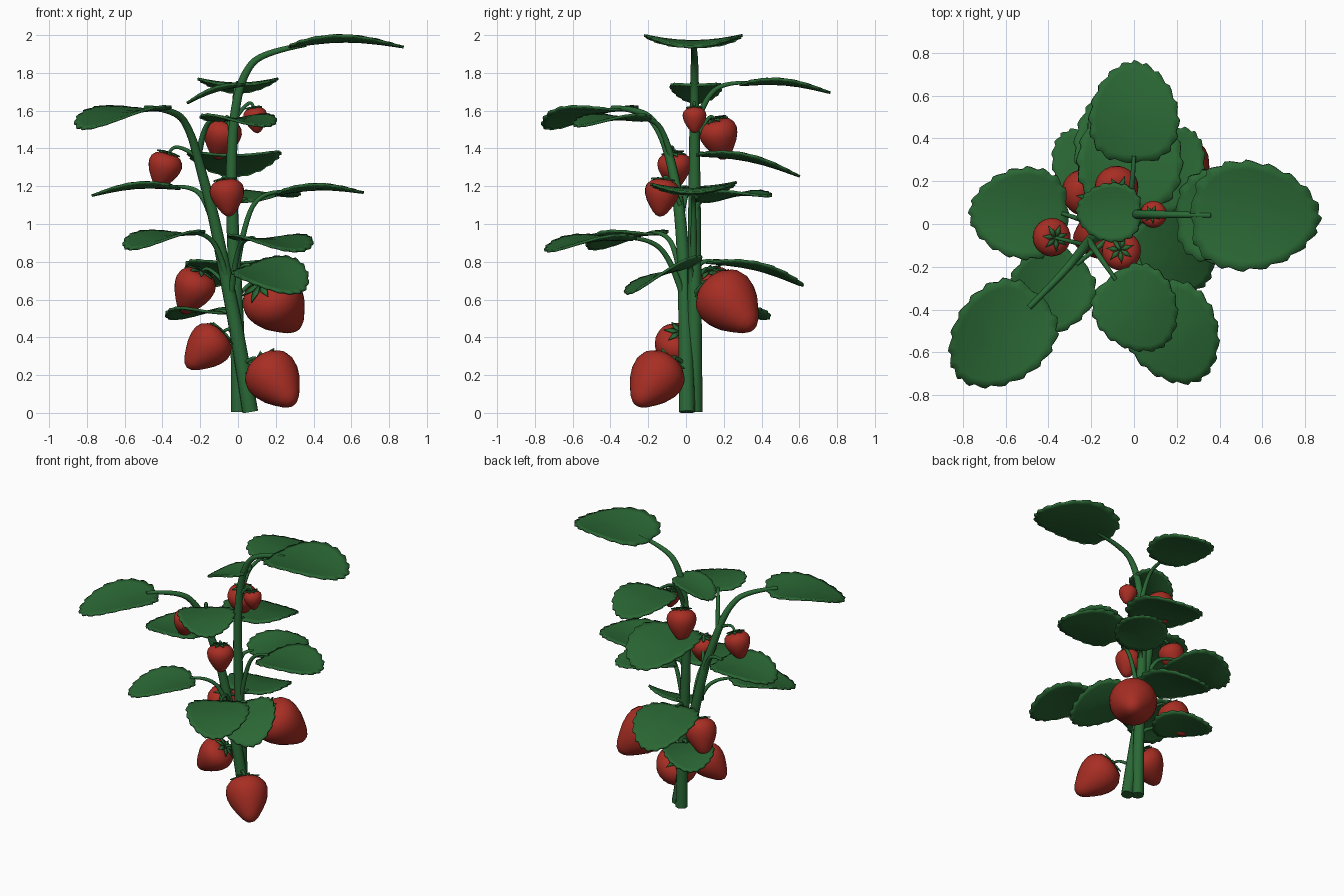
import bpy, bmesh, math
from mathutils import Vector as V

if "Cube" in bpy.data.objects:
    bpy.data.objects.remove(bpy.data.objects["Cube"])


def material(name, rgb):
    m = bpy.data.materials.new(name)
    m.diffuse_color = (*rgb, 1)
    m.use_nodes = True
    m.node_tree.nodes["Principled BSDF"].inputs["Base Color"].default_value = m.diffuse_color
    return m


LEAF = material("leaf green", (0.023, 0.135, 0.034))
STEM = material("stem green", (0.023, 0.140, 0.036))
RED = material("berry red", (0.390, 0.027, 0.017))


def finish(bm, name, mat):
    bmesh.ops.recalc_face_normals(bm, faces=bm.faces)
    for f in bm.faces:
        f.smooth = True
    me = bpy.data.meshes.new(name)
    bm.to_mesh(me)
    bm.free()
    ob = bpy.data.objects.new(name, me)
    bpy.context.collection.objects.link(ob)
    me.materials.append(mat)
    return ob


def stalk(name, pts, r0, r1):
    """Tapered round tube along a smooth path."""
    cu = bpy.data.curves.new(name, 'CURVE')
    cu.dimensions = '3D'
    cu.bevel_depth = 1
    cu.bevel_resolution = 3
    cu.use_fill_caps = True
    cu.resolution_u = 8
    s = cu.splines.new('NURBS')
    s.points.add(len(pts) - 1)
    for i, p in enumerate(pts):
        s.points[i].co = (*p, 1)
        s.points[i].radius = r0 + (r1 - r0) * i / (len(pts) - 1)
    s.order_u = 3
    s.use_endpoint_u = True
    cu.materials.append(STEM)
    ob = bpy.data.objects.new(name, cu)
    bpy.context.collection.objects.link(ob)
    bpy.ops.object.select_all(action='DESELECT')
    ob.select_set(True)
    bpy.context.view_layer.objects.active = ob
    bpy.ops.object.convert(target='MESH')


def leaf(name, base, tip, width, roll=0):
    """Egg-shaped toothed blade, slightly troughed across and arched along its length."""
    base, tip = V(base), V(tip)
    d = tip - base
    length = d.length
    d.normalize()
    side = V((0, 0, 1)).cross(d).normalized()
    side = (side + V((0, 0, roll))).normalized()
    up = d.cross(side).normalized()
    bm = bmesh.new()
    n, rings = 72, (0.3, 0.6, 0.85, 1.0)

    def point(a, k):
        c, s = math.cos(a), math.sin(a)
        x = 0.5 - 0.5 * k * c
        y = 0.5 * k * math.copysign(abs(s) ** (0.87 - 0.17 * c), s) * (1 + 0.18 * c)
        z = 0.06 * width * (2 * y) ** 2 + 0.05 * length * math.sin(math.pi * max(0, min(1, x))) - 0.03 * length
        return base + d * (x * length) + side * (y * width) + up * z

    centre = bm.verts.new(point(0, 0))
    prev = None
    for k in rings:
        row = []
        for i in range(n):
            tooth = (1.025, 1.01, 0.985, 0.965)[i % 4] if k == 1 else 1
            row.append(bm.verts.new(point(2 * math.pi * i / n, k * tooth)))
        for i in range(n):
            j = (i + 1) % n
            if prev:
                bm.faces.new((prev[i], row[i], row[j], prev[j]))
            else:
                bm.faces.new((centre, row[i], row[j]))
        prev = row
    ob = finish(bm, name, LEAF)
    mod = ob.modifiers.new("thickness", 'SOLIDIFY')
    mod.thickness = 0.014
    mod.offset = 0


def berry(name, centre, direction, length, radius):
    """Revolved heart-shaped fruit with a star of sepals; returns its top."""
    d = V(direction).normalized()
    top = V(centre) - d * length / 2
    u = d.orthogonal().normalized()
    w = d.cross(u)
    profile = [(.01, .25), (0, .5), (.05, .74), (.15, .93), (.28, 1), (.42, .96), (.58, .83),
               (.74, .62), (.88, .41), (.96, .23)]
    n = 24
    bm = bmesh.new()
    rows = [[bm.verts.new(top + d * t * length + radius * r *
                          (u * math.cos(2 * math.pi * i / n) + w * math.sin(2 * math.pi * i / n)))
             for i in range(n)] for t, r in profile]
    for a, b in zip(rows, rows[1:]):
        for i in range(n):
            j = (i + 1) % n
            bm.faces.new((a[i], a[j], b[j], b[i]))
    for row, t in ((rows[0], .02), (rows[-1], 1)):
        pole = bm.verts.new(top + d * t * length)
        for i in range(n):
            bm.faces.new((pole, row[i], row[(i + 1) % n]))
    finish(bm, name, RED)

    # sepals: narrow pointed blades lying over the shoulder
    bm = bmesh.new()
    count = 7
    for i in range(count):
        a = 2 * math.pi * i / count
        out = u * math.cos(a) + w * math.sin(a)
        across = d.cross(out)
        o = top - d * 0.04 * length
        p = [o, o + radius * (out * .35 + across * .13), o + radius * (out * .72) + d * .03 * length,
             o + radius * (out * .35 - across * .13)]
        bm.faces.new([bm.verts.new(q) for q in p])
    ob = finish(bm, name + "_sepals", LEAF)
    mod = ob.modifiers.new("thickness", 'SOLIDIFY')
    mod.thickness = 0.008
    mod.offset = 0
    return top


# two main stems
stalk("main_stem", [(.005, .045, .005), (.0, .045, .4), (-.03, .045, 1), (-.037, .045, 1.3), (-.02, .045, 1.6),
                    (.03, .045, 1.8), (.13, .045, 1.91), (.36, .04, 1.95)], .043, .013)
stalk("leaning_stem", [(.065, .005, .005), (.0, 0, .4), (-.07, -.01, .75), (-.13, -.03, 1.05), (-.2, -.07, 1.3),
                       (-.25, -.13, 1.49), (-.33, -.23, 1.61), (-.49, -.39, 1.615)], .043, .013)

# leaves: base, tip, width, point where the leaf stalk leaves a stem, sideways roll
leaves = [
    ((.27, .045, 1.955), (.87, .03, 1.955), .50, None),
    ((-.44, -.34, 1.62), (-.82, -.72, 1.52), .44, None),
    ((0, .29, 1.75), (0, .76, 1.71), .41, (-.02, .05, 1.52)),
    ((.03, .05, 1.745), (-.27, .06, 1.65), .27, None),
    ((-.31, .05, 1.20), (-.77, .05, 1.165), .42, (-.13, -.03, 1.0)),
    ((-.25, -.17, .96), (-.57, -.49, .88), .38, (-.04, -.01, .62)),
    ((.07, -.31, .93), (.31, -.73, .87), .42, (-.04, -.01, .6)),
    ((-.10, -.24, 1.56), (.14, -.57, 1.53), .38, (-.21, -.08, 1.36)),
    ((.05, .02, .79), (.33, -.29, .65), .38, (-.01, .03, .6), .28),
    ((-.02, .06, 1.38), (-.02, .60, 1.27), .48, (-.035, .04, 1.25)),
    ((.20, .04, 1.17), (.66, .03, 1.18), .43, (-.015, .04, .72)),
    ((.03, .10, 1.13), (.28, .43, 1.16), .35, (-.03, .04, 1.0)),
    ((-.02, .12, .81), (-.12, .62, .69), .42, (-.02, .04, .68)),
    ((-.08, .11, .54), (-.34, .42, .51), .34, (0, .04, .42)),
]
for i, (b, t, w, start, *roll) in enumerate(leaves, 1):
    leaf(f"leaf_{i}", b, t, w, *roll)
    if start:
        s, e = V(start), V(b)
        m1, m2 = s.lerp(e, .2), s.lerp(e, .6)
        m1.z, m2.z = s.z + (e.z - s.z) * .6, e.z
        end = e + (V(t) - e) * .06
        stalk(f"leaf_stalk_{i}", [s, m1, m2, end], .018, .009)

# berries: centre, tip direction, length, radius, point where the stalk leaves a stem
berries = [
    ((.21, -.18, .155), (.45, -.45, -.6), .32, .145, (.01, .01, .24)),
    ((-.18, -.055, .33), (-.6, -.15, -.6), .26, .12, (0, .01, .38)),
    ((-.245, .16, .635), (-.35, .25, -.8), .25, .11, (-.03, .03, .64)),
    ((.22, .25, .56), (.5, .55, -.6), .36, .165, (0, .04, .62)),
    ((-.055, -.13, 1.135), (.1, -.1, -1), .195, .092, (-.12, -.03, 1.1)),
    ((-.395, -.06, 1.28), (-.3, .05, -1), .19, .09, (-.22, -.1, 1.36)),
    ((-.09, .18, 1.445), (-.2, .25, -1), .22, .103, (-.03, .04, 1.43)),
    ((.095, .045, 1.547), (.15, 0, -1), .135, .063, (-.02, .04, 1.55)),
]
for i, (c, d, l, r, start) in enumerate(berries, 1):
    top = berry(f"berry_{i}", c, d, l, r)
    above = top - V(d).normalized() * .04
    stalk(f"berry_stalk_{i}", [V(start), V(start).lerp(above, .5) + V((0, 0, .02)), above,
                               top + V(d).normalized() * .02], .012, .007)
